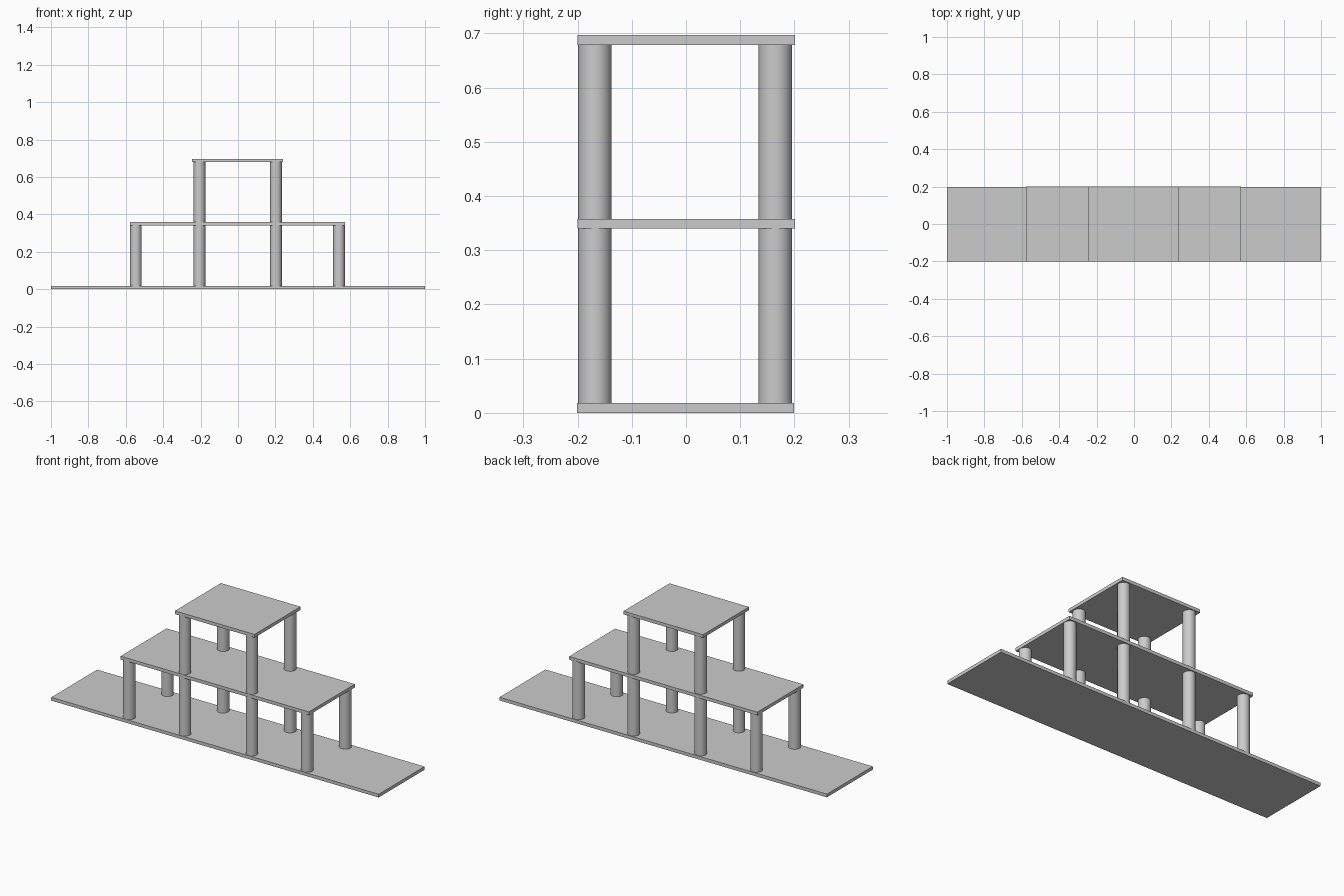
import bpy

if "Cube" in bpy.data.objects:
    bpy.data.objects.remove(bpy.data.objects["Cube"])

T = 0.018            # board thickness
R = 0.031            # post radius
POST_Y = {"front": -0.168, "back": 0.165}


def board(name, x0, x1, y0, y1, z):
    bpy.ops.mesh.primitive_cube_add(
        size=1, location=((x0 + x1) / 2, (y0 + y1) / 2, z + T / 2))
    ob = bpy.context.object
    ob.name = name
    ob.scale = (x1 - x0, y1 - y0, T)
    bpy.ops.object.transform_apply(location=False, rotation=False, scale=True)


def posts(name, xs, z0, z1):
    for side, y in POST_Y.items():
        for i, x in enumerate(xs, 1):
            bpy.ops.mesh.primitive_cylinder_add(
                vertices=32, radius=R, depth=z1 - z0,
                location=(x, y, (z0 + z1) / 2))
            bpy.context.object.name = f"{name}_{side}_post_{i}"
            bpy.ops.object.shade_smooth_by_angle()


# Three stepped boards
board("base_board", -1.0, 1.0, -0.201, 0.199, 0.0)
board("middle_shelf", -0.577, 0.573, -0.2, 0.201, 0.34)
board("top_shelf", -0.245, 0.241, -0.2, 0.201, 0.679)

# Round posts between the boards
posts("lower", (-0.546, -0.206, 0.203, 0.540), T, 0.34)
posts("upper", (-0.206, 0.203), 0.34 + T, 0.679)
